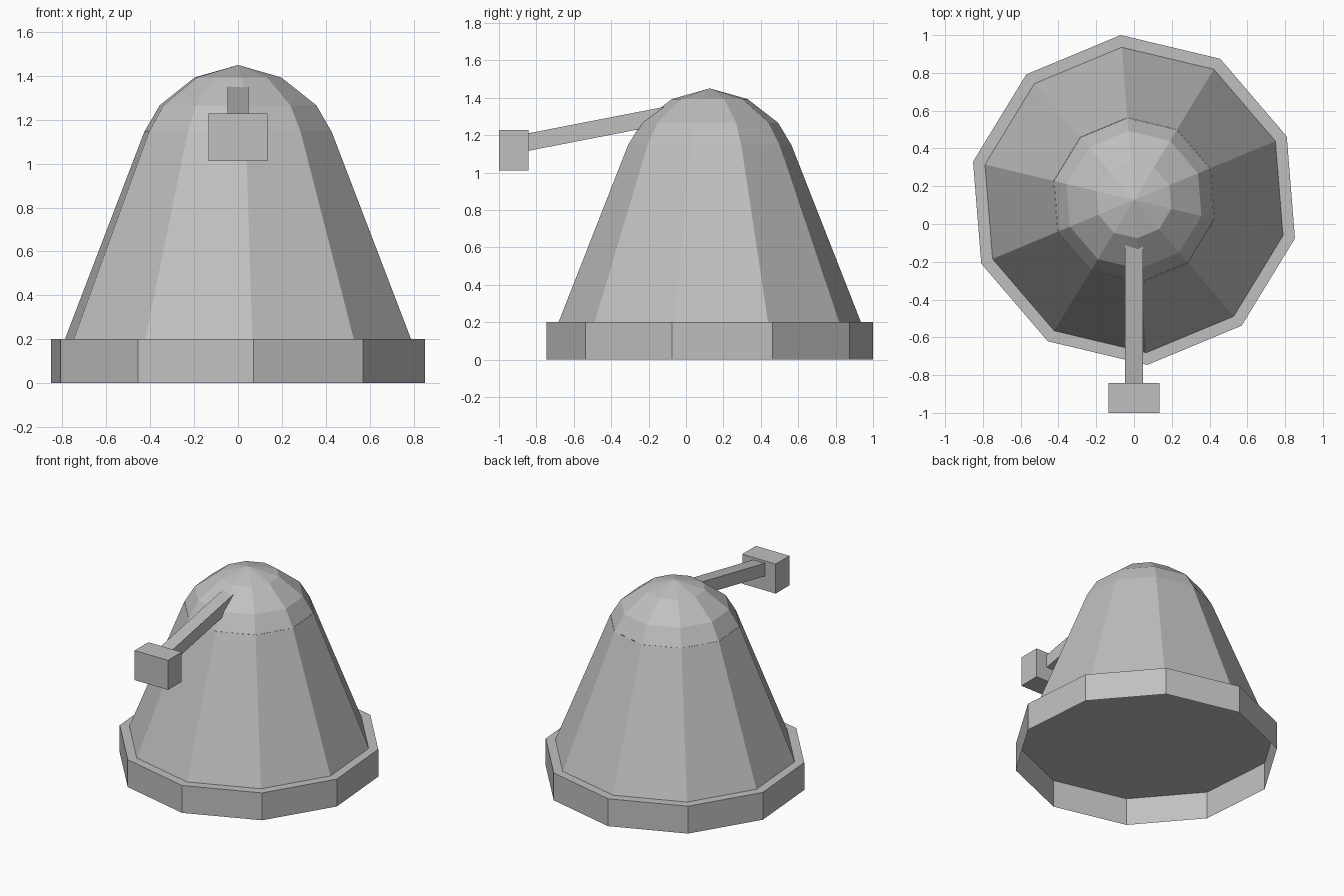
import bpy, bmesh, math
from mathutils import Matrix, Vector

if "Cube" in bpy.data.objects:
    bpy.data.objects.remove(bpy.data.objects["Cube"])

SIDES = 10
TURN = math.radians(94.6)
CY = 0.127  # y of the tower axis

grey = bpy.data.materials.new("plain grey")
grey.diffuse_color = (0.527, 0.527, 0.527, 1)
grey.use_nodes = True
grey.node_tree.nodes["Principled BSDF"].inputs["Base Color"].default_value = grey.diffuse_color


def finish(name, bm):
    me = bpy.data.meshes.new(name)
    bm.to_mesh(me)
    bm.free()
    me.materials.append(grey)
    ob = bpy.data.objects.new(name, me)
    bpy.context.collection.objects.link(ob)
    return ob


def lathe(name, profile, cap_top=False):
    """Ten-sided shell, open below, from (radius, z) points, bottom to top."""
    bm = bmesh.new()
    rings = []
    for r, z in profile:
        n = SIDES if r > 0 else 1
        rings.append([bm.verts.new((r * math.cos(TURN + math.tau * i / SIDES),
                                    CY + r * math.sin(TURN + math.tau * i / SIDES), z))
                      for i in range(n)])
    for a, b in zip(rings, rings[1:]):
        for i in range(SIDES):
            j = (i + 1) % SIDES
            bm.faces.new((a[i], a[j], b[0]) if len(b) == 1 else (a[i], a[j], b[j], b[i]))
    if cap_top:
        bm.faces.new(rings[-1])
    return finish(name, bm)


def box(name, centre, size, tilt=0.0):
    bm = bmesh.new()
    m = (Matrix.Translation(Vector(centre)) @ Matrix.Rotation(tilt, 4, 'X')
         @ Matrix.Diagonal((*size, 1)))
    bmesh.ops.create_cube(bm, size=1, matrix=m)
    return finish(name, bm)


# Tower: hollow plinth open below, tapered body, faceted dome
lathe("base_plinth", [(0.876, 0), (0.876, 0.2)], cap_top=True)
lathe("tapered_body", [(0.811, 0.2), (0.437, 1.15)])
lathe("dome", [(0.436, 1.15), (0.367, 1.266), (0.203, 1.393), (0, 1.45)])

# Sloping arm running from inside the dome to the end block
p, q = Vector((0, -0.90, 1.152)), Vector((0, -0.02, 1.323))
d = q - p
box("barrel", (p + q) / 2, (0.095, d.length, 0.092), math.atan2(d.z, d.y))
box("barrel_end_block", (0, -0.921, 1.12), (0.27, 0.158, 0.216))
